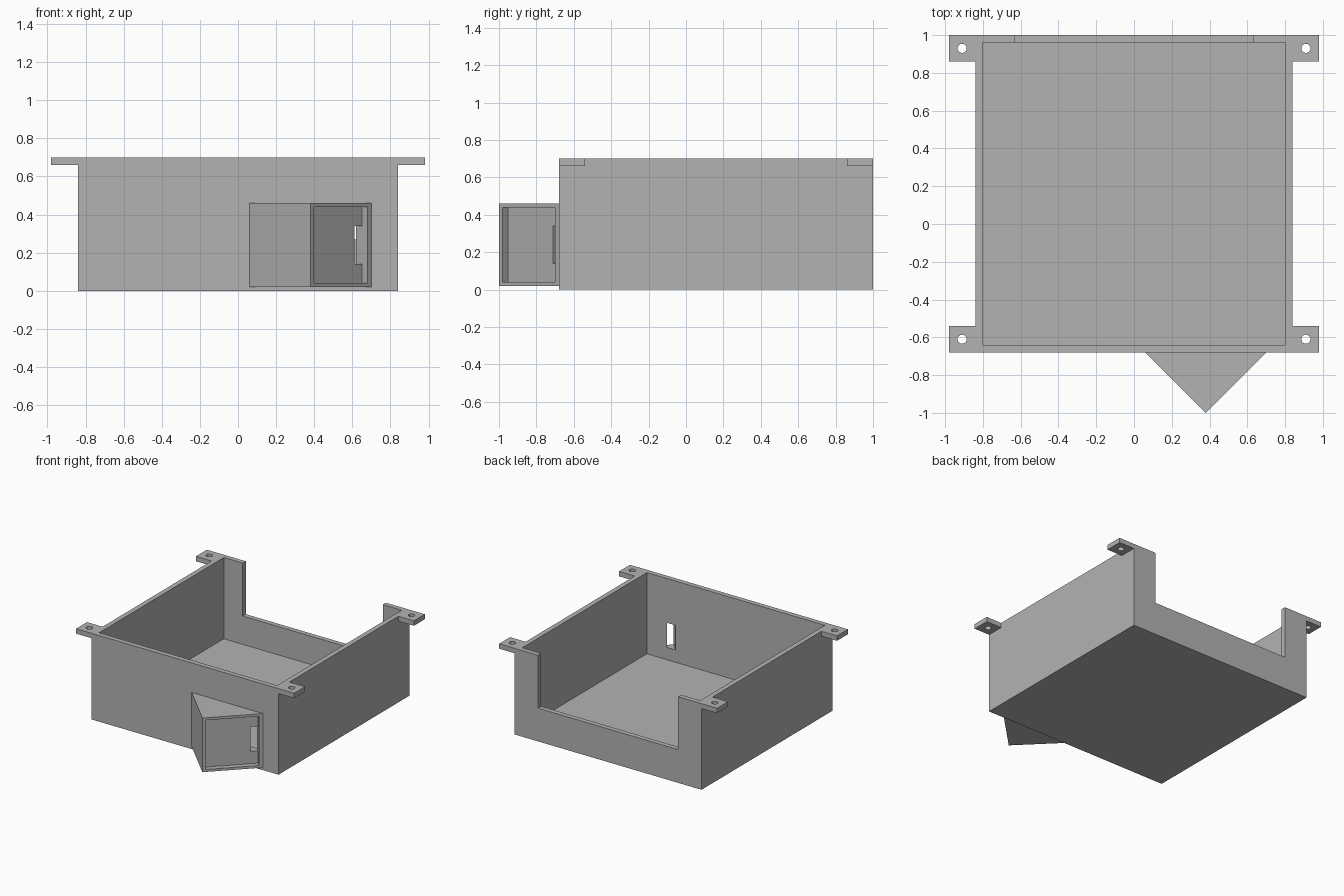
import bpy, bmesh, math
from mathutils import Vector

cube = bpy.data.objects.get("Cube")
if cube:
    bpy.data.objects.remove(cube, do_unlink=True)

grey = bpy.data.materials.new("plain grey")
grey.use_nodes = True
colour = (0.45, 0.45, 0.45, 1)
grey.diffuse_color = colour
grey.node_tree.nodes["Principled BSDF"].inputs["Base Color"].default_value = colour


def prism(name, outline, z0, z1):
    """Extrude a counter-clockwise plan outline from z0 to z1."""
    bm = bmesh.new()
    face = bm.faces.new([bm.verts.new((x, y, z0)) for x, y in outline])
    top = bmesh.ops.extrude_face_region(bm, geom=[face])["geom"]
    bmesh.ops.translate(bm, vec=(0, 0, z1 - z0),
                        verts=[v for v in top if isinstance(v, bmesh.types.BMVert)])
    bmesh.ops.recalc_face_normals(bm, faces=bm.faces)
    mesh = bpy.data.meshes.new(name)
    bm.to_mesh(mesh)
    bm.free()
    mesh.materials.append(grey)
    obj = bpy.data.objects.new(name, mesh)
    bpy.context.collection.objects.link(obj)
    return obj


def box(name, x0, x1, y0, y1, z0, z1):
    return prism(name, [(x0, y0), (x1, y0), (x1, y1), (x0, y1)], z0, z1)


def combine(obj, tool, operation="DIFFERENCE"):
    """Apply a boolean and discard the tool."""
    mod = obj.modifiers.new("cut", "BOOLEAN")
    mod.operation, mod.object, mod.solver = operation, tool, "EXACT"
    graph = bpy.context.evaluated_depsgraph_get()
    mesh = bpy.data.meshes.new_from_object(obj.evaluated_get(graph))
    obj.modifiers.clear()
    obj.data = mesh
    bpy.data.objects.remove(tool, do_unlink=True)


# Open tray with a wide notch in the back wall
HEIGHT, WALL, HALF, FRONT, BACK = 0.70, 0.04, 0.84, -0.68, 1.0
tray = box("tray", -HALF, HALF, FRONT, BACK, 0, HEIGHT)
combine(tray, box("cavity", -HALF + WALL, HALF - WALL, FRONT + WALL, BACK - WALL, WALL, 1))
combine(tray, box("notch", -0.63, 0.63, 0.9, 1.1, 0.27, 1))

# Wedge housing on the front wall
apex = Vector((0.38, -1.0))
combine(tray, prism("wedge", [apex, (0.70, FRONT), (0.70, FRONT + 0.02),
                              (0.06, FRONT + 0.02), (0.06, FRONT)], 0.02, 0.46), "UNION")

# Framed recess in the right face of the wedge, and a slot through to the tray
along = Vector((1, 1)).normalized()
outward = Vector((1, -1)).normalized()


def face_cut(name, a0, a1, d0, d1, z0, z1):
    """Cutter measured along the wedge face and outward from it."""
    outline = [apex + along * a + outward * d
               for a, d in ((a0, d1), (a1, d1), (a1, d0), (a0, d0))]
    combine(tray, prism(name, outline, z0, z1))


face_cut("recess", 0.028, 0.424, -0.042, 0.1, 0.04, 0.44)
face_cut("slot", 0.368, 0.424, -0.16, 0, 0.14, 0.34)

# Four mounting tabs with screw holes
for side, side_name in ((1, "left"), (-1, "right")):
    for y0, end_name in ((FRONT, "front"), (BACK - 0.14, "back")):
        x0, x1 = sorted((side * HALF, side * 0.98))
        tab = box(f"{end_name}_{side_name}_tab", x0, x1, y0, y0 + 0.14, HEIGHT - WALL, HEIGHT)
        circle = [(side * 0.91 + 0.024 * math.cos(i * math.tau / 24),
                   y0 + 0.07 + 0.024 * math.sin(i * math.tau / 24)) for i in range(24)]
        combine(tab, prism("hole", circle, 0.5, 0.9))
